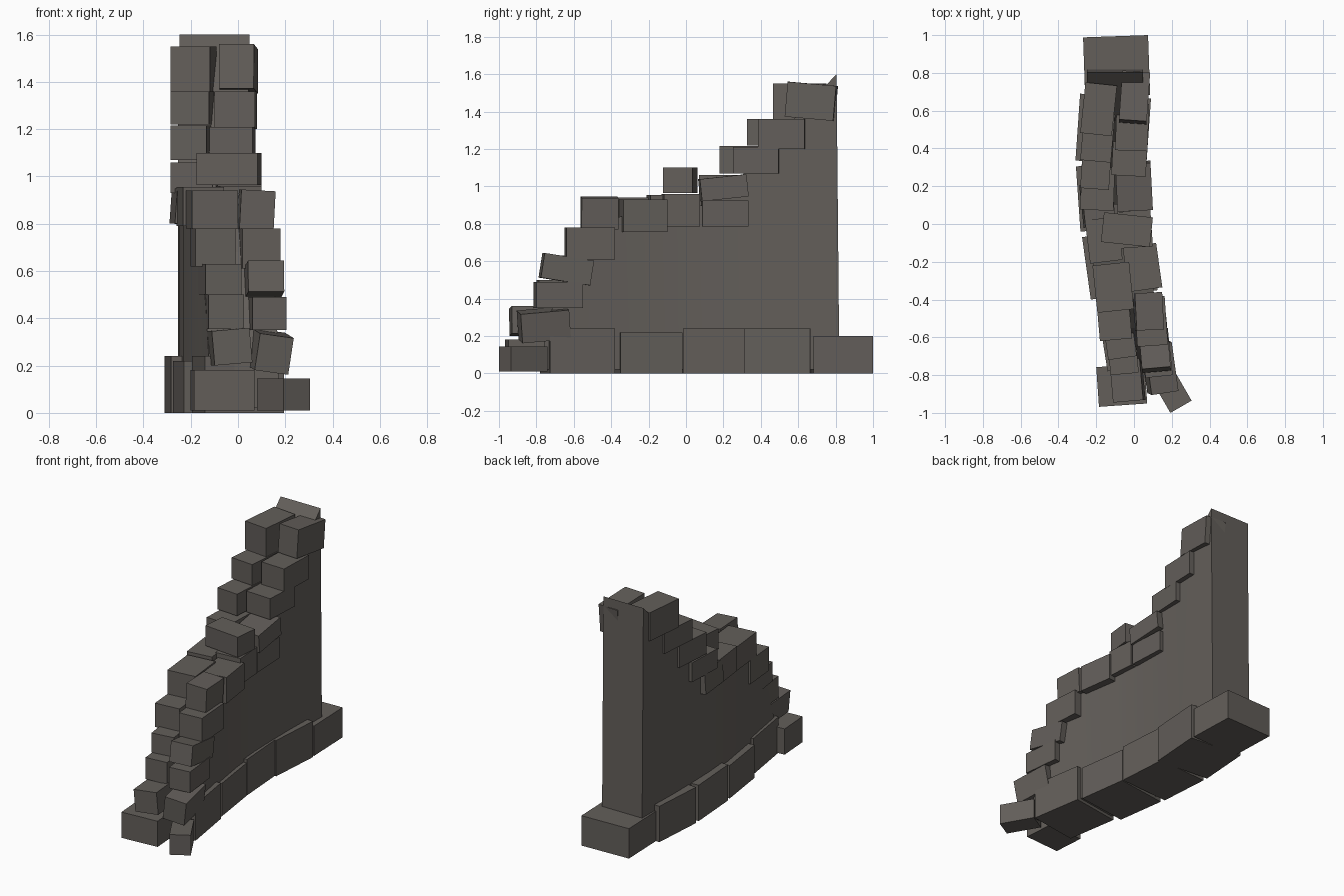
import bpy, bmesh, math
from mathutils import Matrix, Vector

if "Cube" in bpy.data.objects:
    bpy.data.objects.remove(bpy.data.objects["Cube"])

stone = bpy.data.materials.new("weathered grey stone")
stone.diffuse_color = (0.125, 0.113, 0.102, 1)
stone.use_nodes = True
stone.node_tree.nodes["Principled BSDF"].inputs["Base Color"].default_value = stone.diffuse_color


def finish(name, bm):
    bmesh.ops.recalc_face_normals(bm, faces=bm.faces)
    me = bpy.data.meshes.new(name)
    bm.to_mesh(me)
    bm.free()
    me.materials.append(stone)
    ob = bpy.data.objects.new(name, me)
    bpy.context.collection.objects.link(ob)
    return ob


def block(name, x0, x1, y0, y1, z0, z1, turn=0, tilt=0, roll=0):
    """Stone that fills the given bounds once turned about z, tilted about x, rolled about y."""
    a = math.radians(turn)
    c, s = math.cos(a), abs(math.sin(a))
    W, D, H = x1 - x0, y1 - y0, z1 - z0
    w = (W * c - D * s) / math.cos(2 * a)
    d = (D * c - W * s) / math.cos(2 * a)
    h = H - d * abs(math.sin(math.radians(tilt))) - w * abs(math.sin(math.radians(roll)))
    m = (Matrix.Translation(((x0 + x1) / 2, (y0 + y1) / 2, (z0 + z1) / 2))
         @ Matrix.Rotation(a, 4, 'Z')
         @ Matrix.Rotation(math.radians(tilt), 4, 'X')
         @ Matrix.Rotation(math.radians(roll), 4, 'Y')
         @ Matrix.Diagonal((w, d, h, 1)))
    bm = bmesh.new()
    bmesh.ops.create_cube(bm, size=1, matrix=m)
    return finish(name, bm)


# curved wall core: stations of (y, centre x, top z), rising to a ragged peak
stations = [(-.76, .025, .22), (-.68, .012, .45), (-.55, -.01, .68), (-.4, -.037, .83),
            (-.1, -.084, .88), (.1, -.10, .9), (.3, -.105, 1.06), (.5, -.105, 1.28),
            (.68, -.1, 1.47), (.805, -.1, 1.6)]
bm = bmesh.new()
rings = []
for y, cx, top in stations:
    hw = .148
    low = y + (.015 if y > .8 else 0)
    rings.append([bm.verts.new(p) for p in ((cx - hw, low, .02), (cx + hw, low, .02),
                                            (cx + hw, y, top), (cx - hw, y, top))])
for a, b in zip(rings, rings[1:]):
    for i in range(4):
        j = (i + 1) % 4
        f = bm.faces.new((a[i], a[j], b[j], b[i]))
        f.smooth = i in (1, 3)
bm.faces.new(rings[0])
bm.faces.new(rings[-1])
for e in bm.edges:
    e.smooth = all(f.smooth for f in e.link_faces)
finish("wall_core", bm)

# footing blocks laid end to end along the curve: y range, centre x, width, height, turn
for i, (y0, y1, cx, w, h, turn) in enumerate([
        (-.78, -.38, .0, .39, .24, 9), (-.4, -.02, -.075, .40, .22, 8),
        (-.04, .33, -.115, .385, .24, 4), (.31, .69, -.11, .40, .24, -4),
        (.67, 1.0, -.092, .355, .2, 2)]):
    block(f"footing_{i + 1}", cx - w / 2, cx + w / 2, y0, y1, 0, h, turn)

# fallen and end stones at the low end
block("low_end_stone_left", -.2, .07, -.968, -.74, .01, .182, 4)
block("low_end_stone_right", .08, .305, -1.0, -.74, .01, .145, 30)

# stepped stones, inner (right) column from top to bottom
right = [
    (-.08, .085, .535, .805, 1.35, 1.56, -4, -5), (-.1, .08, .385, .64, 1.2, 1.36, -2, 0),
    (-.12, .075, .25, .505, 1.07, 1.21, -3, 0), (-.1, .1, .07, .33, .92, 1.065, 3, 6),
    (-.06, .085, .08, .335, .785, .925, 3, 0), (-.09, .1, -.13, .075, .785, .96, 4, 0),
    (-.06, .15, -.36, -.1, .755, .93, 8, 0), (0, .155, -.565, -.36, .77, .945, 3, 0, 3),
    (0, .18, -.65, -.38, .61, .78, 4, 0), (.02, .195, -.78, -.5, .47, .645, 5, -9),
    (.035, .205, -.815, -.55, .35, .49, 6, 0), (.045, .225, -.9, -.62, .16, .36, 8, 5, 8)]
for i, s in enumerate(right):
    block(f"right_step_stone_{i + 1}", *s)

# stepped stones, outer (left) column from top to bottom
left = [
    (-.285, -.09, .465, .75, 1.36, 1.55, -6, 0), (-.285, -.1, .325, .6, 1.22, 1.36, -5, 0),
    (-.285, -.115, .18, .45, 1.07, 1.215, -4, 0), (-.285, -.1, .07, .33, .93, 1.06, -2, 0),
    (-.285, -.1, -.02, .22, .79, .95, 6, 0, 4), (-.26, -.06, -.21, .04, .79, .955, 7, 0),
    (-.22, 0, -.47, -.2, .78, .94, 6, 0), (-.2, -.01, -.62, -.38, .62, .78, 5, 0),
    (-.17, .015, -.72, -.46, .5, .63, 8, 0), (-.145, .025, -.8, -.55, .355, .5, 5, 0),
    (-.125, .055, -.945, -.7, .2, .36, 5, 0, -5)]
for i, s in enumerate(left):
    block(f"left_step_stone_{i + 1}", *s)

# cap stone bridging the two columns at mid height
block("bridging_stone", -.175, .1, -.122, .062, .965, 1.1, -6)
